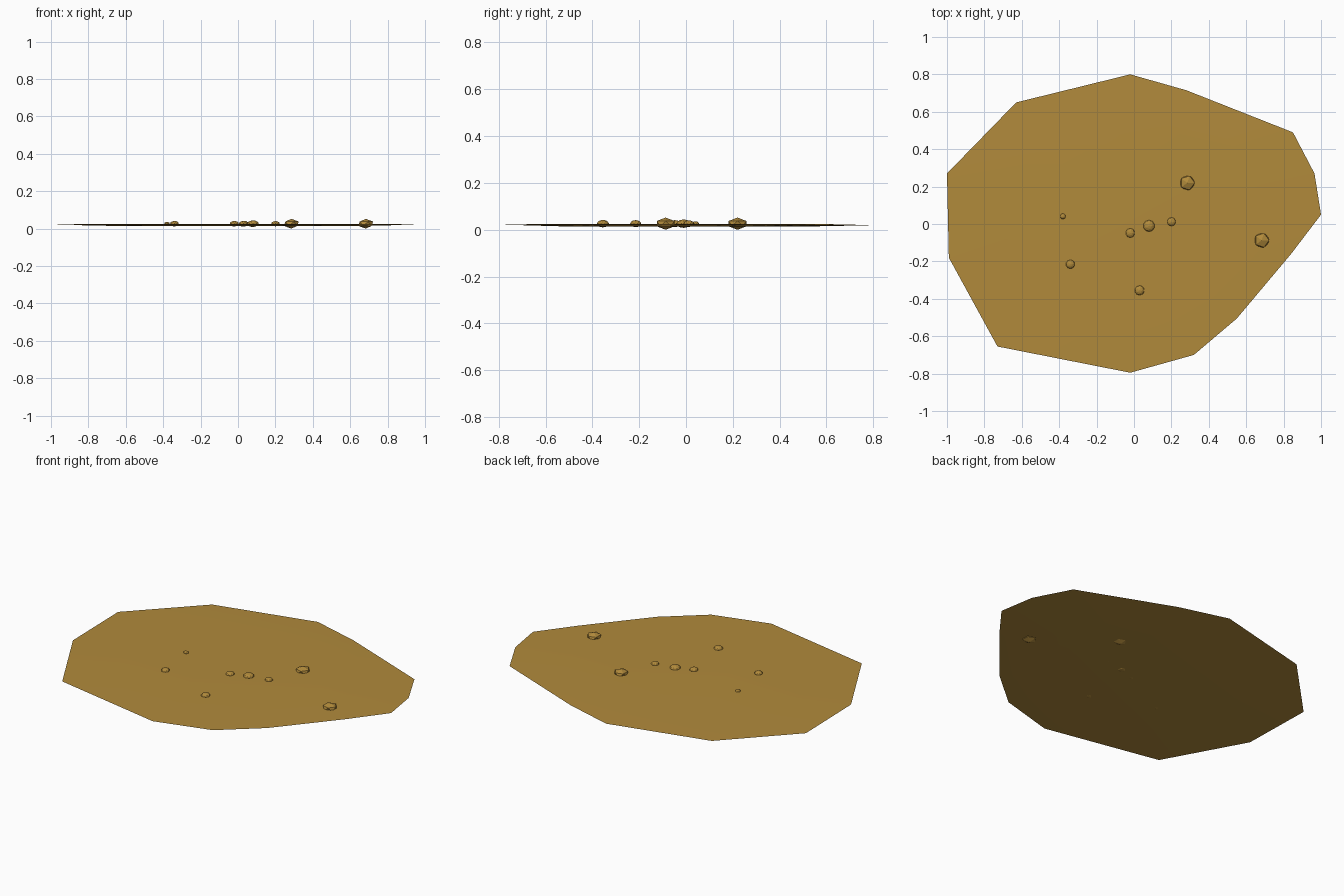
import bpy, bmesh, math

if "Cube" in bpy.data.objects:
    bpy.data.objects.remove(bpy.data.objects["Cube"])

ochre = bpy.data.materials.new("ochre_sand")
ochre.diffuse_color = (0.44, 0.255, 0.044, 1)
ochre.use_nodes = True
ochre.node_tree.nodes["Principled BSDF"].inputs["Base Color"].default_value = ochre.diffuse_color


def finish(bm, name, smooth=False):
    bmesh.ops.recalc_face_normals(bm, faces=bm.faces)
    me = bpy.data.meshes.new(name)
    bm.to_mesh(me)
    bm.free()
    me.materials.append(ochre)
    for p in me.polygons:
        p.use_smooth = smooth
    ob = bpy.data.objects.new(name, me)
    bpy.context.collection.objects.link(ob)
    return ob


# Irregular sand patch: thin closed lens with a sharp rim
rim = [(-0.02, 0.80), (0.28, 0.715), (0.85, 0.49), (0.965, 0.27), (1.0, 0.05),
       (0.84, -0.16), (0.55, -0.505), (0.32, -0.70), (-0.02, -0.795),
       (-0.73, -0.655), (-0.99, -0.18), (-1.0, 0.27), (-0.63, 0.65)]
bm = bmesh.new()
edge = [bm.verts.new((x, y, 0.022 - 0.003 * max(0, y))) for x, y in rim]
upper = [bm.verts.new((x * 0.7, y * 0.7, 0.025)) for x, y in rim]
lower = [bm.verts.new((x * 0.6, y * 0.6, 0.013)) for x, y in rim]
for ring in (upper, lower):
    for i in range(len(rim)):
        j = (i + 1) % len(rim)
        bm.faces.new((edge[i], edge[j], ring[j], ring[i]))
    bm.faces.new(ring)
patch = finish(bm, "sand_patch", True)
bpy.context.view_layer.objects.active = patch
patch.select_set(True)
bpy.ops.object.shade_smooth_by_angle(angle=math.radians(30))

# Pebbles half sunk in the patch: x, y, radius, centre height, half height
pebbles = [(0.285, 0.22, 0.044, 0.026, 0.026), (0.683, -0.087, 0.044, 0.026, 0.026),
           (0.08, -0.01, 0.031, 0.026, 0.018), (-0.02, -0.048, 0.025, 0.026, 0.015),
           (0.20, 0.012, 0.023, 0.026, 0.014), (0.03, -0.355, 0.026, 0.026, 0.016),
           (-0.34, -0.215, 0.024, 0.026, 0.015), (-0.38, 0.041, 0.015, 0.026, 0.01)]
for n, (x, y, r, z, h) in enumerate(pebbles, 1):
    bm = bmesh.new()
    bmesh.ops.create_icosphere(bm, subdivisions=1 if r > 0.04 else 2, radius=1)
    for v in bm.verts:
        v.co = (x + v.co.x * r, y + v.co.y * r, z + v.co.z * h)
    finish(bm, f"pebble_{n}")
